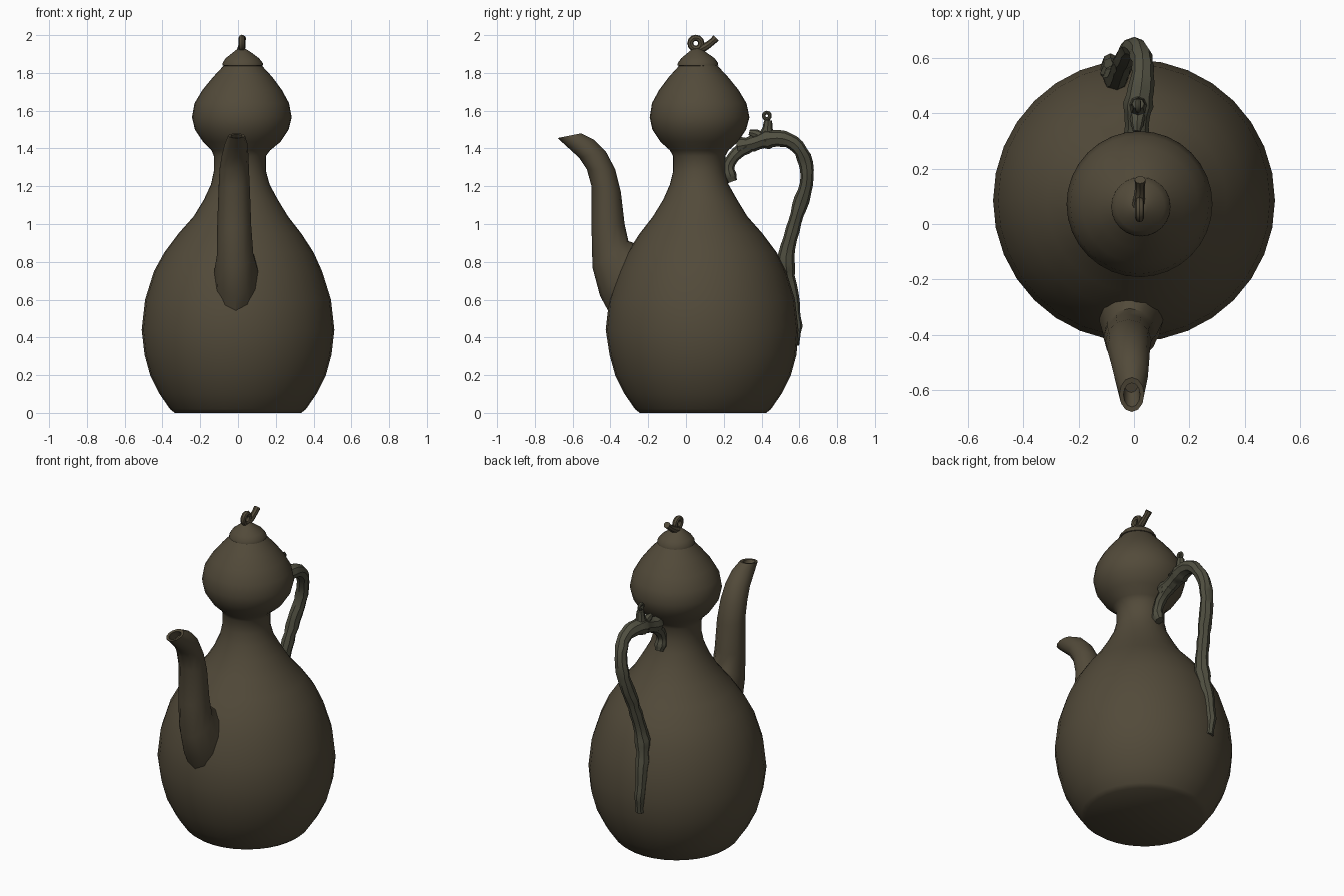
import bpy, bmesh, math, random
from mathutils import Vector

random.seed(4)


def material(name, rgb):
    m = bpy.data.materials.new(name)
    m.diffuse_color = (*rgb, 1)
    return m


BRONZE = material("bronze", (0.085, 0.069, 0.042))
GREEN_BRONZE = material("green_bronze", (0.08, 0.078, 0.052))


def loft(name, rings, sides, mat, angle=40):
    """Skin a list of (centre, u, v) ellipses and cap both ends."""
    bm = bmesh.new()
    loops = []
    for c, u, v in rings:
        loops.append([bm.verts.new(c + u * math.cos(a) + v * math.sin(a))
                      for a in (2 * math.pi * i / sides for i in range(sides))])
    for a, b in zip(loops, loops[1:]):
        for i in range(sides):
            j = (i + 1) % sides
            bm.faces.new((a[i], a[j], b[j], b[i]))
    bm.faces.new(loops[0][::-1])
    bm.faces.new(loops[-1])
    bmesh.ops.recalc_face_normals(bm, faces=bm.faces)
    me = bpy.data.meshes.new(name)
    bm.to_mesh(me)
    bm.free()
    me.materials.append(mat)
    ob = bpy.data.objects.new(name, me)
    bpy.context.collection.objects.link(ob)
    bpy.ops.object.select_all(action='DESELECT')
    ob.select_set(True)
    bpy.context.view_layer.objects.active = ob
    bpy.ops.object.shade_smooth_by_angle(angle=math.radians(angle))
    return ob


def lathe(name, profile, sides, mat):
    """Profile of (radius, z, centre x, centre y)."""
    loft(name, [(Vector((x, y, z)), Vector((r, 0, 0)), Vector((0, r, 0)))
                for r, z, x, y in profile], sides, mat)


def tube(name, path, sides, mat, jitter=0.0, steps=3):
    """Round tube along (x, y, z, radius) points, smoothed by Catmull-Rom."""
    p = [Vector(q) for q in path]
    p = [2 * p[0] - p[1]] + p + [2 * p[-1] - p[-2]]
    pts = []
    for i in range(1, len(p) - 2):
        a, b, c, d = p[i - 1:i + 3]
        for s in range(steps):
            t = s / steps
            pts.append(0.5 * (2 * b + (c - a) * t + (2 * a - 5 * b + 4 * c - d) * t * t
                              + (3 * b - a - 3 * c + d) * t ** 3))
    pts.append(p[-2])
    rings = []
    for i, q in enumerate(pts):
        tan = (pts[min(i + 1, len(pts) - 1)] - pts[max(i - 1, 0)]).to_3d().normalized()
        u = Vector((1, 0, 0))
        u = (u - tan * u.dot(tan)).normalized()
        v = tan.cross(u)
        r = q.w
        rings.append((q.to_3d(), u * r * random.uniform(1 - jitter, 1 + jitter),
                      v * r * random.uniform(1 - jitter, 1 + jitter)))
    loft(name, rings, sides, mat)


def ring(name, loc, major, minor, mat, sides=12):
    """Small loop standing in the side plane."""
    bpy.ops.mesh.primitive_torus_add(location=loc, rotation=(0, math.pi / 2, 0),
                                     major_radius=major, minor_radius=minor,
                                     major_segments=sides, minor_segments=8)
    ob = bpy.context.object
    ob.name = name
    ob.data.materials.append(mat)
    bpy.ops.object.shade_smooth_by_angle(angle=math.radians(40))


# Gourd body: lower belly, neck and upper bulb
lathe("gourd_body", [
    (0.335, 0.0, 0.0, 0.09), (0.36, 0.02, 0, 0.09), (0.415, 0.1, 0, 0.09),
    (0.465, 0.2, 0, 0.09), (0.495, 0.31, 0, 0.09), (0.51, 0.44, 0, 0.085),
    (0.492, 0.6, 0, 0.085), (0.445, 0.75, 0, 0.085), (0.395, 0.85, 0.005, 0.085),
    (0.325, 0.95, 0.01, 0.08), (0.25, 1.04, 0.015, 0.075), (0.195, 1.13, 0.015, 0.075),
    (0.155, 1.21, 0.012, 0.07), (0.138, 1.28, 0.01, 0.07), (0.138, 1.36, 0.01, 0.07),
    (0.155, 1.39, 0.015, 0.07), (0.205, 1.435, 0.02, 0.07), (0.248, 1.5, 0.02, 0.07),
    (0.264, 1.565, 0.02, 0.072), (0.25, 1.64, 0.02, 0.07), (0.21, 1.71, 0.022, 0.068),
    (0.155, 1.78, 0.025, 0.066), (0.095, 1.845, 0.025, 0.065)], 32, BRONZE)

# Lid
lathe("lid", [
    (0.09, 1.833, 0.025, 0.063), (0.108, 1.84, 0.025, 0.063), (0.106, 1.853, 0.025, 0.063),
    (0.088, 1.878, 0.023, 0.063), (0.055, 1.903, 0.022, 0.06),
    (0.03, 1.922, 0.02, 0.058), (0.012, 1.93, 0.02, 0.058)], 24, BRONZE)

# Lid finial: a looped stalk
ring("finial_loop", (0.02, 0.052, 1.957), 0.029, 0.0165, BRONZE)
tube("finial_stalk", [(0.015, 0.065, 1.92, 0.022), (0.02, 0.105, 1.94, 0.02),
                      (0.022, 0.135, 1.962, 0.018), (0.022, 0.16, 1.985, 0.02)], 8, BRONZE)

# Spout: side-view front point, back point, half width, centre x
spout = [
    ((-0.39, 0.50), (-0.18, 0.84), 0.12, -0.01),
    ((-0.455, 0.62), (-0.25, 0.89), 0.115, -0.01),
    ((-0.495, 0.77), (-0.305, 0.91), 0.096, -0.015),
    ((-0.50, 0.98), (-0.325, 1.0), 0.09, -0.02),
    ((-0.50, 1.2), (-0.345, 1.17), 0.083, -0.02),
    ((-0.525, 1.29), (-0.375, 1.29), 0.078, -0.02),
    ((-0.565, 1.35), (-0.425, 1.385), 0.07, -0.015),
    ((-0.625, 1.405), (-0.485, 1.445), 0.06, -0.01),
    ((-0.68, 1.455), (-0.555, 1.48), 0.045, -0.008),
    ((-0.662, 1.457), (-0.575, 1.474), 0.03, -0.008),
    ((-0.61, 1.405), (-0.53, 1.435), 0.028, -0.01)]
rings = []
for (fy, fz), (by, bz), w, x in spout:
    rings.append((Vector((x, (fy + by) / 2, (fz + bz) / 2)), Vector((w, 0, 0)),
                  Vector((0, (by - fy) / 2, (bz - fz) / 2))))
loft("spout", rings, 12, BRONZE)

# Handle: gnarled vine running down onto the belly
tube("handle", [
    (0.01, 0.27, 1.41, 0.045), (0.01, 0.35, 1.425, 0.042), (0.015, 0.43, 1.45, 0.05),
    (0.03, 0.52, 1.45, 0.04), (0.03, 0.59, 1.41, 0.04), (0.01, 0.635, 1.32, 0.038),
    (-0.01, 0.637, 1.21, 0.038), (-0.03, 0.6, 1.09, 0.04), (-0.045, 0.565, 0.97, 0.037),
    (-0.06, 0.53, 0.83, 0.042), (-0.075, 0.538, 0.72, 0.04), (-0.085, 0.565, 0.58, 0.035),
    (-0.085, 0.582, 0.46, 0.032), (-0.08, 0.575, 0.36, 0.025)], 8, GREEN_BRONZE, 0.13)

# Tendril curling from the handle down to the neck
tube("neck_tendril", [
    (0.01, 0.34, 1.42, 0.04), (0.012, 0.27, 1.375, 0.036), (0.012, 0.225, 1.31, 0.03),
    (0.015, 0.235, 1.255, 0.034), (0.015, 0.245, 1.225, 0.025)], 8, GREEN_BRONZE, 0.1)

# Twig stub with a small chain loop on top of the handle
tube("twig_stub", [(0.015, 0.42, 1.44, 0.05), (0.015, 0.43, 1.49, 0.033),
                   (0.015, 0.435, 1.55, 0.02)], 8, GREEN_BRONZE, 0.08)
tube("twig_bud", [(0.015, 0.42, 1.45, 0.035), (0.012, 0.37, 1.475, 0.025),
                  (0.01, 0.335, 1.485, 0.014)], 8, GREEN_BRONZE, 0.08)
ring("chain_loop", (0.015, 0.428, 1.573), 0.017, 0.01, GREEN_BRONZE, 10)
